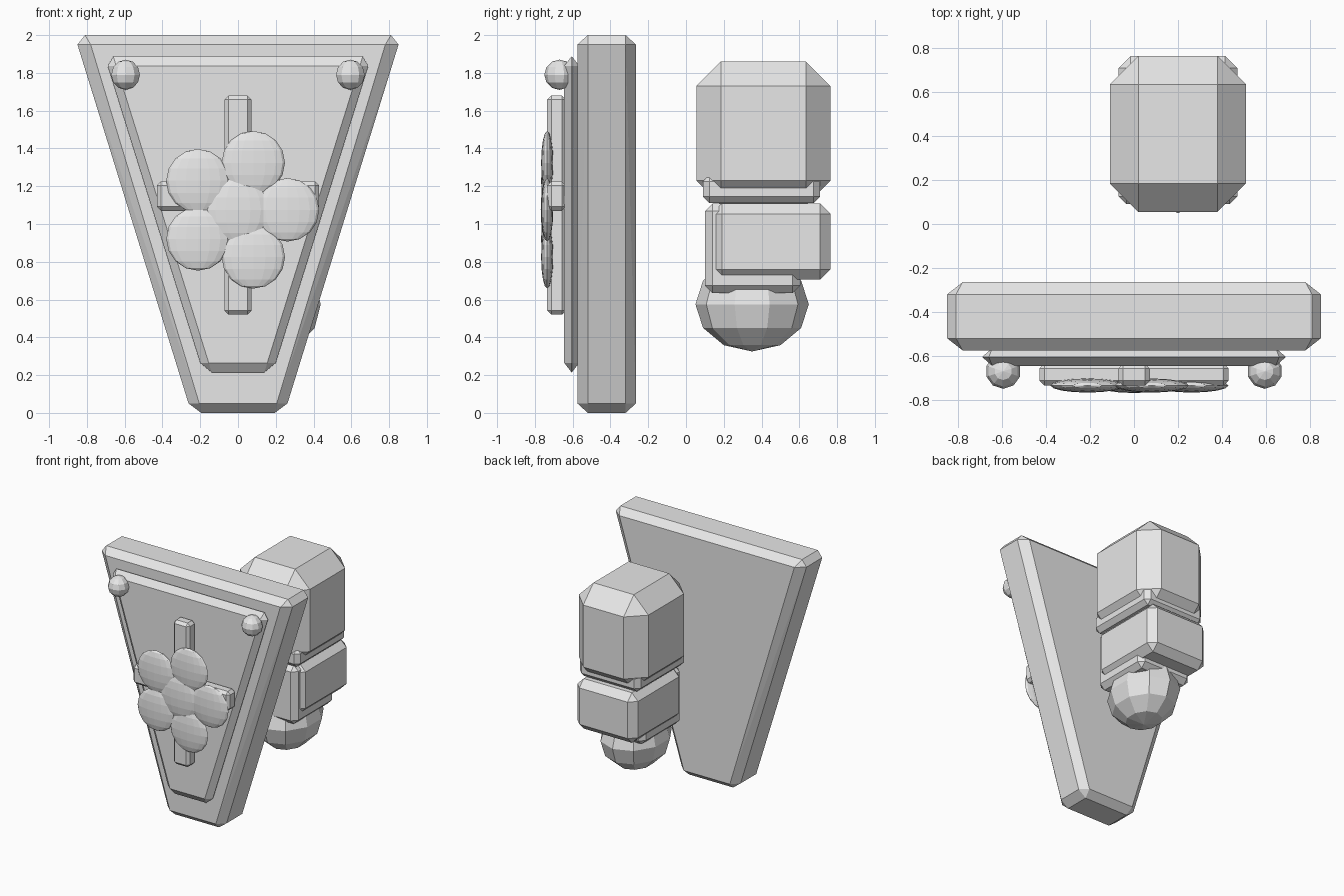
import bpy, bmesh, math
from itertools import product
from mathutils import Matrix

cube = bpy.data.objects.get("Cube")
if cube:
    bpy.data.objects.remove(cube, do_unlink=True)

grey = bpy.data.materials.new("light_grey")
grey.use_nodes = True
colour = (0.8, 0.8, 0.8, 1)
grey.diffuse_color = colour
grey.node_tree.nodes["Principled BSDF"].inputs["Base Color"].default_value = colour


def finish(name, bm):
    bmesh.ops.recalc_face_normals(bm, faces=bm.faces)
    mesh = bpy.data.meshes.new(name)
    bm.to_mesh(mesh)
    bm.free()
    mesh.materials.append(grey)
    obj = bpy.data.objects.new(name, mesh)
    bpy.context.collection.objects.link(obj)
    return obj


def hull(name, points):
    """Convex solid around points, with coplanar triangles merged."""
    bm = bmesh.new()
    for p in points:
        bm.verts.new(p)
    bmesh.ops.remove_doubles(bm, verts=bm.verts, dist=0.0005)
    bmesh.ops.convex_hull(bm, input=bm.verts)
    bmesh.ops.dissolve_limit(bm, angle_limit=0.02, verts=bm.verts, edges=bm.edges)
    return finish(name, bm)


def chamfer_box(name, low, high, cut):
    """Box with every edge chamfered by cut."""
    points = []
    for flat in range(3):
        for corner in product((0, 1), repeat=3):
            points.append([
                (high[i] if c else low[i]) - (0 if i == flat else cut * (2 * c - 1))
                for i, c in enumerate(corner)])
    return hull(name, points)


def wedge(name, front, back, cut, bottom, top, inner, side, caps):
    """Tapering plate; each width pair is (bottom, top) half width."""
    points = []
    for s in (-1, 1):
        for y in (front, back):
            points += [(s * inner[0], y, bottom + 0.05), (s * inner[1], y, top - 0.05)]
        for y in (front + cut, back - cut):
            points += [(s * side[0], y, bottom + 0.05), (s * side[1], y, top - 0.05)]
            points += [(s * caps[0], y, bottom), (s * caps[1], y, top)]
    return hull(name, points)


def ball(name, centre, radii, segments, rings):
    bm = bmesh.new()
    bmesh.ops.create_uvsphere(
        bm, u_segments=segments, v_segments=rings, radius=1,
        matrix=Matrix.Translation(centre) @ Matrix.Diagonal((*radii, 1)))
    return finish(name, bm)


# Shield body and raised inner plate
wedge("shield_body", -0.575, -0.265, 0.055, 0, 2,
      (0.205, 0.78), (0.262, 0.85), (0.195, 0.81))
wedge("shield_plate", -0.645, -0.565, 0.039, 0.215, 1.887,
      (0.155, 0.645), (0.2, 0.69), (0.14, 0.66))

# Corner studs
for side, x in (("right", -0.595), ("left", 0.595)):
    ball(side + "_stud", (x, -0.67, 1.79), (0.08, 0.08, 0.08), 10, 6)

# Crossed bars behind the flower
chamfer_box("vertical_bar", (-0.072, -0.735, 0.52), (0.072, -0.635, 1.68), 0.022)
chamfer_box("horizontal_bar", (-0.43, -0.735, 1.07), (0.43, -0.635, 1.225), 0.022)

# Flower emblem
ball("flower_centre", (0, -0.735, 1.075), (0.172, 0.034, 0.172), 16, 8)
for i in range(5):
    a = math.tau * i / 5
    ball(f"petal_{i + 1}", (0.262 * math.cos(a), -0.735, 1.075 + 0.262 * math.sin(a)),
         (0.168, 0.032, 0.168), 16, 8)

# Blocky arm behind the shield
chamfer_box("upper_arm_block", (-0.11, 0.055, 1.1), (0.51, 0.765, 1.86), 0.13)
chamfer_box("arm_joint", (-0.07, 0.09, 1.11), (0.47, 0.71, 1.26), 0.035)
chamfer_box("forearm_block", (-0.07, 0.135, 0.705), (0.47, 0.765, 1.108), 0.055)
chamfer_box("wrist_block", (-0.04, 0.1, 0.635), (0.44, 0.605, 1.108), 0.04)
ball("fist", (0.2, 0.35, 0.575), (0.25, 0.3, 0.25), 10, 6)
